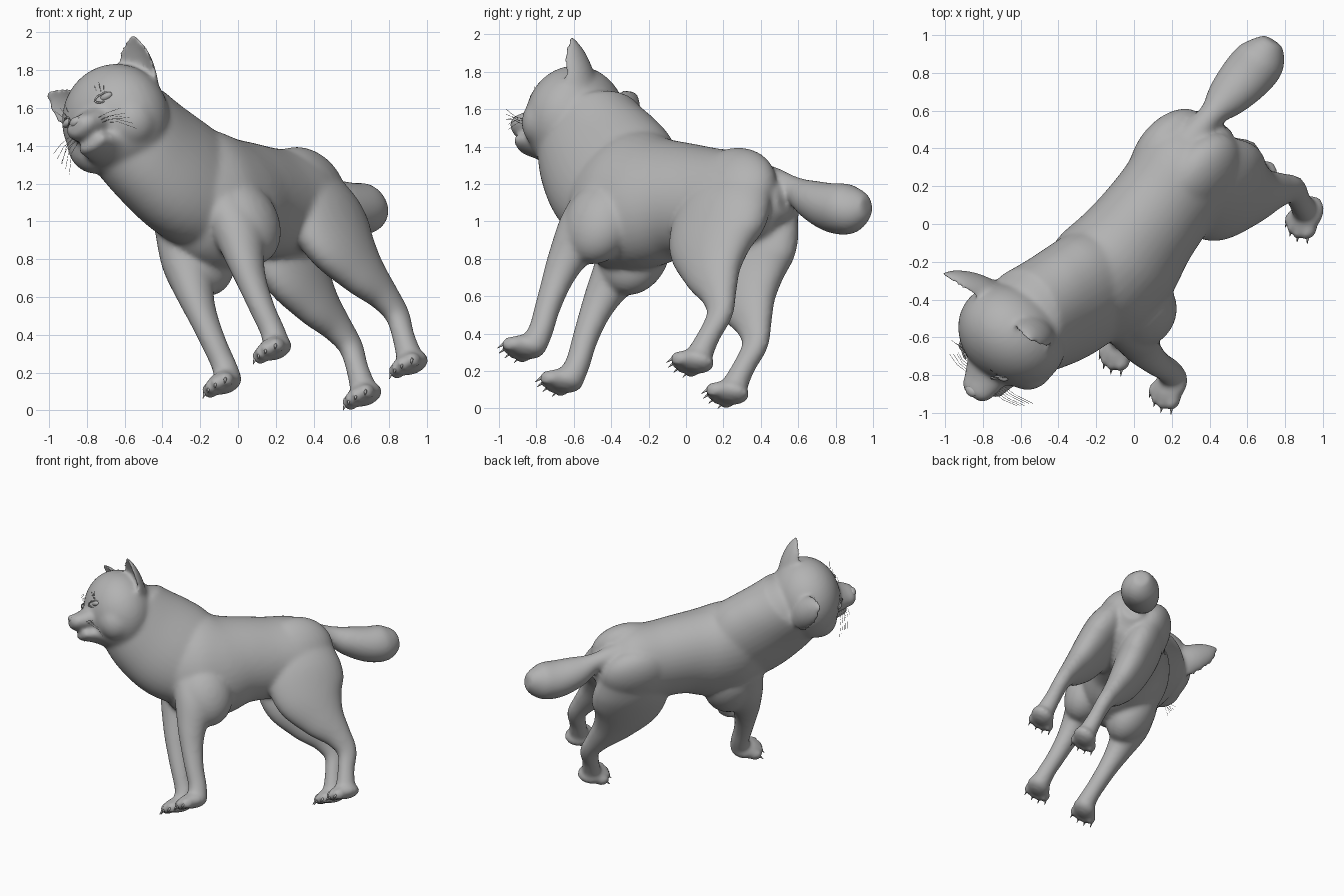
import bpy, bmesh, math
from mathutils import Vector, Matrix

cube = bpy.data.objects.get("Cube")
if cube:
    bpy.data.objects.remove(cube, do_unlink=True)

# One plain grey for everything
grey = bpy.data.materials.new("plain_grey")
grey.use_nodes = True
grey.diffuse_color = (0.45, 0.45, 0.45, 1)
grey.node_tree.nodes["Principled BSDF"].inputs["Base Color"].default_value = grey.diffuse_color

# Whole animal stands yawed and rolled; parts are built in its own frame
LEFT = Vector((0.70, -0.535, 0.475)).normalized()
FRONT = Vector((-0.607, -0.795, 0.0))
FRONT = (FRONT - LEFT * FRONT.dot(LEFT)).normalized()
UP = FRONT.cross(LEFT)
POSE = Matrix.Translation(LEFT * 0.556) @ Matrix((LEFT, -FRONT, UP)).transposed().to_4x4()
SIDES = (1, -1)
TURN = 0.03  # the face is turned slightly to its left


def at(left, front, up):
    return Vector((left, -front, up))


def finish(name, data):
    obj = bpy.data.objects.new(name, data)
    bpy.context.collection.objects.link(obj)
    data.materials.append(grey)
    obj.matrix_world = POSE
    return obj


def finish_mesh(name, bm):
    bmesh.ops.recalc_face_normals(bm, faces=bm.faces)
    for face in bm.faces:
        face.smooth = True
    mesh = bpy.data.meshes.new(name)
    bm.to_mesh(mesh)
    bm.free()
    return finish(name, mesh)


def spline(rings, steps=5):
    """Smoothly interpolate the control rings."""
    pts = [Vector(r) for r in rings]
    out = []
    for i in range(len(pts) - 1):
        a, b, c, d = pts[max(i - 1, 0)], pts[i], pts[i + 1], pts[min(i + 2, len(pts) - 1)]
        for k in range(steps):
            t = k / steps
            out.append(b + (c - a) * (t / 2) + (a * 2 - b * 5 + c * 4 - d) * (t * t / 2)
                       + (b * 3 - a - c * 3 + d) * (t ** 3 / 2))
    return out + [pts[-1]]


def loft(bm, rings, side=1, cup=False, seg=40):
    """Tube through rings of (left, front, up, half width, half depth)."""
    rings = spline(rings)
    centres = [at(r[0] * side, r[1], r[2]) for r in rings]
    last = len(rings) - 1
    loops = []

    def ring(c, tangent, w, d):
        s = Vector((1, 0, 0))
        s = (s - tangent * s.dot(tangent)).normalized()
        v = s.cross(tangent)
        loop = []
        for k in range(seg):
            a = math.tau * k / seg
            q = math.sin(a)
            if cup and q > 0:
                q *= -0.45
            loop.append(bm.verts.new(c + s * w * math.cos(a) + v * d * q))
        loops.append(loop)

    for i, r in enumerate(rings):
        t = (centres[min(i + 1, last)] - centres[max(i - 1, 0)]).normalized()
        w, d = max(r[3], 0.004), max(r[4], 0.004)
        bulge = t * min(w, d) * 0.45
        if i == 0:
            ring(centres[i] - bulge, t, w * 0.6, d * 0.6)
        ring(centres[i], t, w, d)
        if i == last:
            ring(centres[i] + bulge, t, w * 0.6, d * 0.6)
    for a, b in zip(loops, loops[1:]):
        for k in range(seg):
            n = (k + 1) % seg
            bm.faces.new((a[k], a[n], b[n], b[k]))
    bm.faces.new(loops[0])
    bm.faces.new(loops[-1])


def ball(bm, centre, radii):
    m = Matrix.Translation(centre) @ Matrix.Diagonal((*radii, 1))
    bmesh.ops.create_uvsphere(bm, u_segments=32, v_segments=20, radius=1, matrix=m)


def spike(bm, base, tip, radius):
    axis = tip - base
    m = Matrix.Translation((base + tip) / 2) @ axis.to_track_quat("Z", "Y").to_matrix().to_4x4()
    bmesh.ops.create_cone(bm, cap_ends=True, segments=10, radius1=radius, radius2=radius * 0.1,
                          depth=axis.length, matrix=m)


def hairs(name, strands, radius):
    curve = bpy.data.curves.new(name, "CURVE")
    curve.dimensions = "3D"
    curve.bevel_depth = radius
    curve.bevel_resolution = 1
    for strand in strands:
        line = curve.splines.new("POLY")
        line.points.add(len(strand) - 1)
        for point, co in zip(line.points, strand):
            point.co = (*co, 1)
    finish(name, curve)


# Body skin: torso, neck, tail, head, ears and legs melted into one surface
skin = bmesh.new()
loft(skin, [(0, -.64, .95, .14, .13), (0, -.57, .94, .225, .21), (0, -.42, .935, .275, .285),
            (.015, -.2, .94, .27, .3), (.025, 0, .95, .28, .32), (.025, .2, .94, .305, .375),
            (.02, .38, .96, .305, .39), (.02, .55, .97, .24, .3), (.02, .67, .96, .15, .17)])
loft(skin, [(.02, .16, .95, .2, .28), (.02, .32, .99, .26, .345), (.02, .49, 1.09, .265, .375),
            (.02, .65, 1.24, .26, .35), (.02, .77, 1.39, .265, .295)])
loft(skin, [(0, -.46, 1.07, .13, .11), (-.01, -.58, 1.065, .09, .09),
            (-.02, -.7, 1.045, .068, .068), (-.038, -.83, .99, .114, .104),
            (-.048, -.98, .945, .14, .13), (-.045, -1.1, .935, .134, .135),
            (-.045, -1.18, .945, .09, .1)])
ball(skin, at(.035, .86, 1.425), (.303, .255, .298))

# Muzzle and lower jaw, parted by a narrow mouth
loft(skin, [(TURN, .96, 1.41, .18, .14), (TURN, 1.06, 1.4, .138, .1),
            (TURN + .01, 1.15, 1.385, .112, .073), (TURN + .01, 1.22, 1.38, .088, .058)])
loft(skin, [(TURN, .96, 1.26, .16, .1), (TURN, 1.06, 1.27, .12, .058),
            (TURN + .01, 1.17, 1.282, .088, .04)])

claws = bmesh.new()
for s in SIDES:
    # Cheeks, brows, shoulders and hips
    ball(skin, at(.03 + s * .14, .93, 1.35), (.14, .14, .15))
    ball(skin, at(.03 + s * .1, 1.0, 1.53), (.09, .07, .05))
    ball(skin, at(.015 + s * .175, .345, .73), (.165, .2, .24))
    ball(skin, at(s * .12, -.41, .97), (.155, .27, .235))
    # Cupped ear
    loft(skin, [(.17, .79, 1.5, .13, .11), (.225, .805, 1.6, .122, .1),
                (.28, .825, 1.7, .09, .07), (.32, .84, 1.772, .03, .032)], s, cup=True)
    # Front leg
    loft(skin, [(.17, .38, .88, .12, .18), (.19, .43, .68, .13, .155), (.19, .485, .5, .095, .108),
                (.187, .505, .36, .074, .084), (.185, .51, .2, .065, .07),
                (.185, .505, .08, .064, .068), (.185, .52, -.01, .07, .075)], s)
    # Hind leg
    loft(skin, [(.12, -.44, 1.0, .13, .23), (.145, -.43, .82, .152, .285),
                (.163, -.44, .63, .134, .272), (.172, -.51, .45, .104, .18),
                (.176, -.605, .3, .075, .104), (.176, -.655, .18, .06, .075),
                (.175, -.63, .05, .058, .062), (.175, -.605, -.08, .07, .072)], s)
    # Paws with four toes and claws
    for heel, floor, mid in ((.455, -.085, .19), (-.7, -.165, .175)):
        ball(skin, at(s * mid, heel + .105, floor + .056), (.088, .11, .058))
        for k in range(4):
            off = (k - 1.5) * .046
            reach = heel + .205 - abs(k - 1.5) * .025
            toe = at(s * mid + off, reach, floor + .04)
            ball(skin, toe, (.03, .052, .042))
            spike(claws, toe + at(off * .1, .025, .0), toe + at(off * .2, .06, -.036), .011)
body = finish_mesh("body", skin)
remesh = body.modifiers.new("blend", "REMESH")
remesh.mode = "VOXEL"
remesh.voxel_size = 0.0135
remesh.use_smooth_shade = True
soften = body.modifiers.new("soften", "SMOOTH")
soften.factor = 0.5
soften.iterations = 16
finish_mesh("claws", claws)

# Nose pad, eyes and teeth
nose = bmesh.new()
ball(nose, at(TURN + .01, 1.22, 1.41), (.04, .032, .028))
eyes = bmesh.new()
teeth = bmesh.new()
for s in SIDES:
    ball(nose, at(TURN + .01 + s * .024, 1.225, 1.403), (.02, .02, .018))
    ball(eyes, at(.03 + s * .14, 1.06, 1.49), (.042, .028, .022))
    for k in range(4):
        base = at(TURN + s * (.02 + k * .017), 1.185 - k * k * .008, 1.332)
        spike(teeth, base, base - Vector((0, 0, .022)), .008)
finish_mesh("nose", nose)
finish_mesh("eyes", eyes)
finish_mesh("teeth", teeth)

# Eyelids, whiskers and brow hairs
lids, whiskers = [], []
for s in SIDES:
    for bend in (1, -1):
        lids.append([at(.03 + s * (.14 + .042 * math.cos(a)), 1.078 - .03 * math.cos(a),
                        1.49 + bend * .022 * math.sin(a))
                     for a in [math.pi * k / 10 for k in range(11)]])
    for k in range(6):
        root = at(TURN + s * .095, 1.16 - .012 * k, 1.385 - .012 * (k % 3))
        drop = .02 + .02 * k
        whiskers.append([root, root + at(s * .08, .0, -drop * .3),
                         root + at(s * .16, -.02, -drop)])
    for k in range(3):
        root = at(.03 + s * (.11 + .02 * k), 1.07, 1.52)
        whiskers.append([root, root + at(s * .008 * k, .005, .03),
                         root + at(s * .016 * k, .005, .06)])
hairs("eyelids", lids, 0.005)
hairs("whiskers", whiskers, 0.001)
